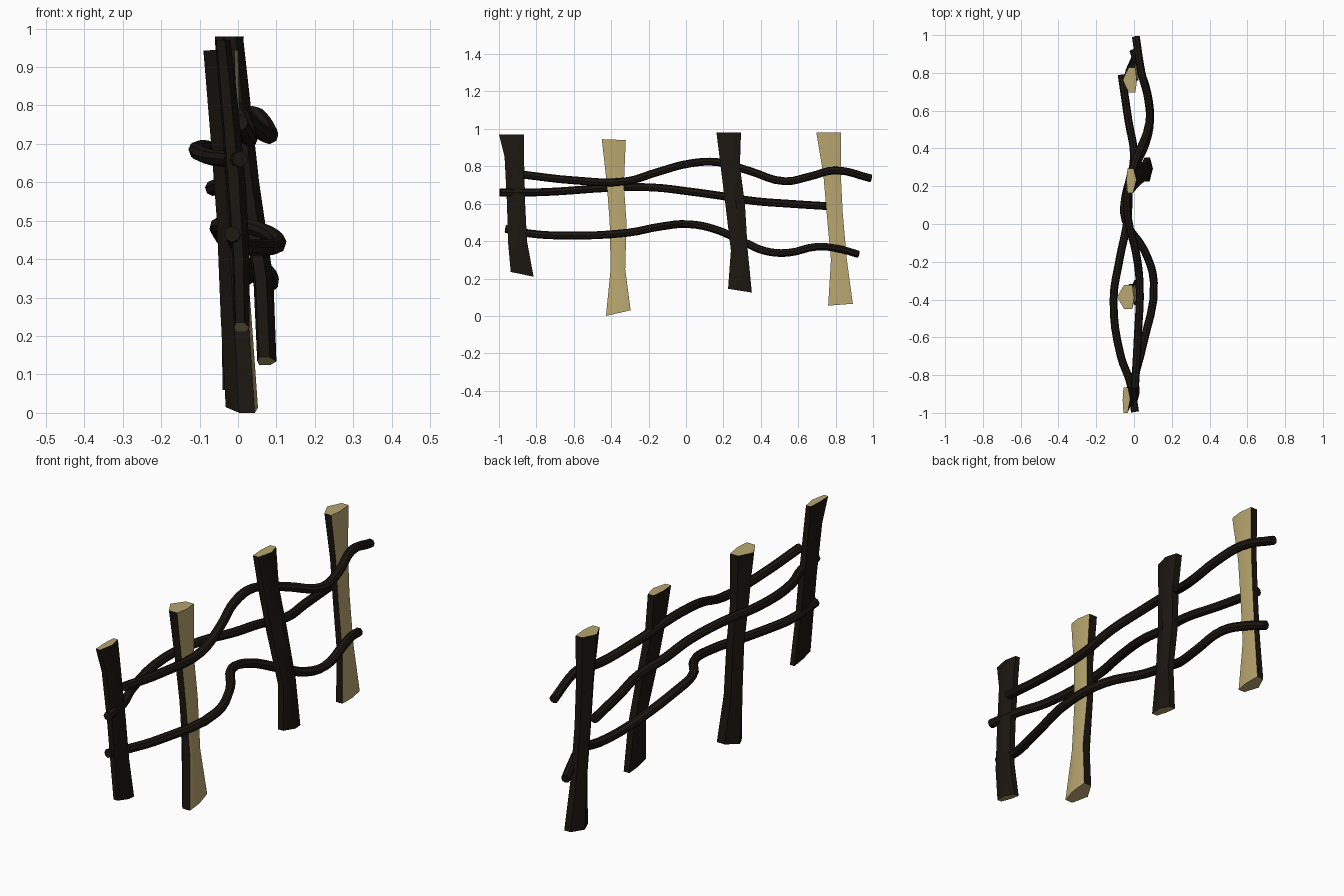
import bpy, bmesh, math


def material(name, rgb):
    m = bpy.data.materials.new(name)
    m.diffuse_color = (*rgb, 1)
    return m


BARK = material("bark", (0.011, 0.008, 0.005))
WOOD = material("split_wood", (0.48, 0.38, 0.16))


def finish(ob):
    bpy.ops.object.select_all(action='DESELECT')
    ob.select_set(True)
    bpy.context.view_layer.objects.active = ob
    bpy.ops.object.shade_smooth_by_angle(angle=math.radians(35))


# cross-sections: (depth 0..1 along x, side 0..1 along y)
WEDGE = [(0.9, 0), (1, 0.45), (0.9, 1), (0.42, 1), (0, 0.5), (0.42, 0)]
PLANK = [(0.65, 0), (1, 0.55), (0.7, 1), (0.1, 1), (0, 0.5), (0.1, 0)]


def post(name, section, rings, split_faces):
    """rings: (z at low y, z at high y, y0, y1, x0, x1), top to bottom"""
    bm = bmesh.new()
    loops = []
    for za, zb, y0, y1, x0, x1 in rings:
        loops.append([bm.verts.new((x0 + (x1 - x0) * u, y0 + (y1 - y0) * v,
                                    za + (zb - za) * v)) for u, v in section])
    n = len(section)
    for a, b in zip(loops, loops[1:]):
        for i in range(n):
            f = bm.faces.new((a[i], b[i], b[(i + 1) % n], a[(i + 1) % n]))
            f.material_index = 1 if i in split_faces else 0
    for end in (loops[0], loops[-1]):
        bm.faces.new(end).material_index = 1
    bmesh.ops.recalc_face_normals(bm, faces=bm.faces)
    me = bpy.data.meshes.new(name)
    bm.to_mesh(me)
    bm.free()
    me.materials.append(BARK)
    me.materials.append(WOOD)
    ob = bpy.data.objects.new(name, me)
    bpy.context.collection.objects.link(ob)
    finish(ob)


# upright posts
post("post_1", PLANK, [
    (0.97, 0.97, -1.0, -0.866, -0.06, -0.02),
    (0.85, 0.85, -0.97, -0.866, -0.05, -0.005),
    (0.60, 0.60, -0.957, -0.86, -0.03, 0.02),
    (0.40, 0.40, -0.952, -0.85, -0.015, 0.03),
    (0.235, 0.21, -0.937, -0.815, -0.01, 0.03)], ())
post("post_2", WEDGE, [
    (0.945, 0.94, -0.45, -0.322, -0.09, 0.0),
    (0.70, 0.70, -0.423, -0.332, -0.07, 0.005),
    (0.50, 0.50, -0.408, -0.318, -0.055, 0.015),
    (0.25, 0.25, -0.403, -0.325, -0.045, 0.035),
    (0.0, 0.03, -0.428, -0.296, -0.032, 0.052)], (0, 1))
post("post_3", PLANK, [
    (0.98, 0.98, 0.163, 0.294, -0.04, 0.013),
    (0.80, 0.80, 0.185, 0.288, -0.025, 0.033),
    (0.60, 0.60, 0.21, 0.315, 0.0, 0.055),
    (0.35, 0.35, 0.24, 0.33, 0.04, 0.092),
    (0.145, 0.125, 0.225, 0.352, 0.05, 0.1)], ())
post("post_4", WEDGE, [
    (0.98, 0.98, 0.697, 0.828, -0.06, 0.015),
    (0.75, 0.75, 0.735, 0.828, -0.052, 0.012),
    (0.55, 0.55, 0.752, 0.838, -0.048, 0.012),
    (0.30, 0.30, 0.775, 0.86, -0.044, 0.018),
    (0.055, 0.065, 0.76, 0.892, -0.04, 0.03)], (0, 1))


# woven branch rails
def rail(name, points):
    cu = bpy.data.curves.new(name, 'CURVE')
    cu.dimensions = '3D'
    cu.bevel_depth = 0.021
    cu.bevel_resolution = 2
    cu.resolution_u = 4
    cu.use_fill_caps = True
    sp = cu.splines.new('BEZIER')
    sp.bezier_points.add(len(points) - 1)
    for bp, co in zip(sp.bezier_points, points):
        bp.co = co
        bp.handle_left_type = bp.handle_right_type = 'AUTO'
    tmp = bpy.data.objects.new(name + "_path", cu)
    bpy.context.collection.objects.link(tmp)
    bpy.context.view_layer.update()
    me = bpy.data.meshes.new_from_object(tmp.evaluated_get(bpy.context.evaluated_depsgraph_get()))
    bpy.data.objects.remove(tmp)
    me.materials.clear()
    me.materials.append(BARK)
    ob = bpy.data.objects.new(name, me)
    bpy.context.collection.objects.link(ob)
    finish(ob)


rail("top_rail", [
    (0.005, -0.87, 0.755), (0.02, -0.6, 0.725), (0.03, -0.32, 0.72),
    (0.01, -0.15, 0.77), (-0.03, 0.02, 0.815), (-0.035, 0.17, 0.822),
    (0.01, 0.34, 0.775), (0.08, 0.53, 0.72), (0.075, 0.66, 0.745),
    (0.04, 0.8, 0.778), (0.01, 0.99, 0.735)])
rail("middle_rail", [
    (0.005, -0.995, 0.66), (-0.02, -0.84, 0.66), (-0.07, -0.7, 0.665),
    (-0.108, -0.4, 0.685), (-0.075, -0.18, 0.687), (-0.035, 0.02, 0.665),
    (-0.025, 0.2, 0.64), (0.0, 0.36, 0.615), (-0.03, 0.55, 0.6), (-0.065, 0.79, 0.585)])
rail("bottom_rail", [
    (-0.015, -0.965, 0.465), (0.0, -0.83, 0.44), (0.045, -0.65, 0.43),
    (0.105, -0.31, 0.445), (0.055, -0.14, 0.477), (-0.045, 0.02, 0.49),
    (-0.045, 0.15, 0.465), (0.01, 0.31, 0.395), (0.06, 0.42, 0.348),
    (0.085, 0.54, 0.337), (0.07, 0.7, 0.37), (0.03, 0.82, 0.358), (-0.005, 0.92, 0.33)])
